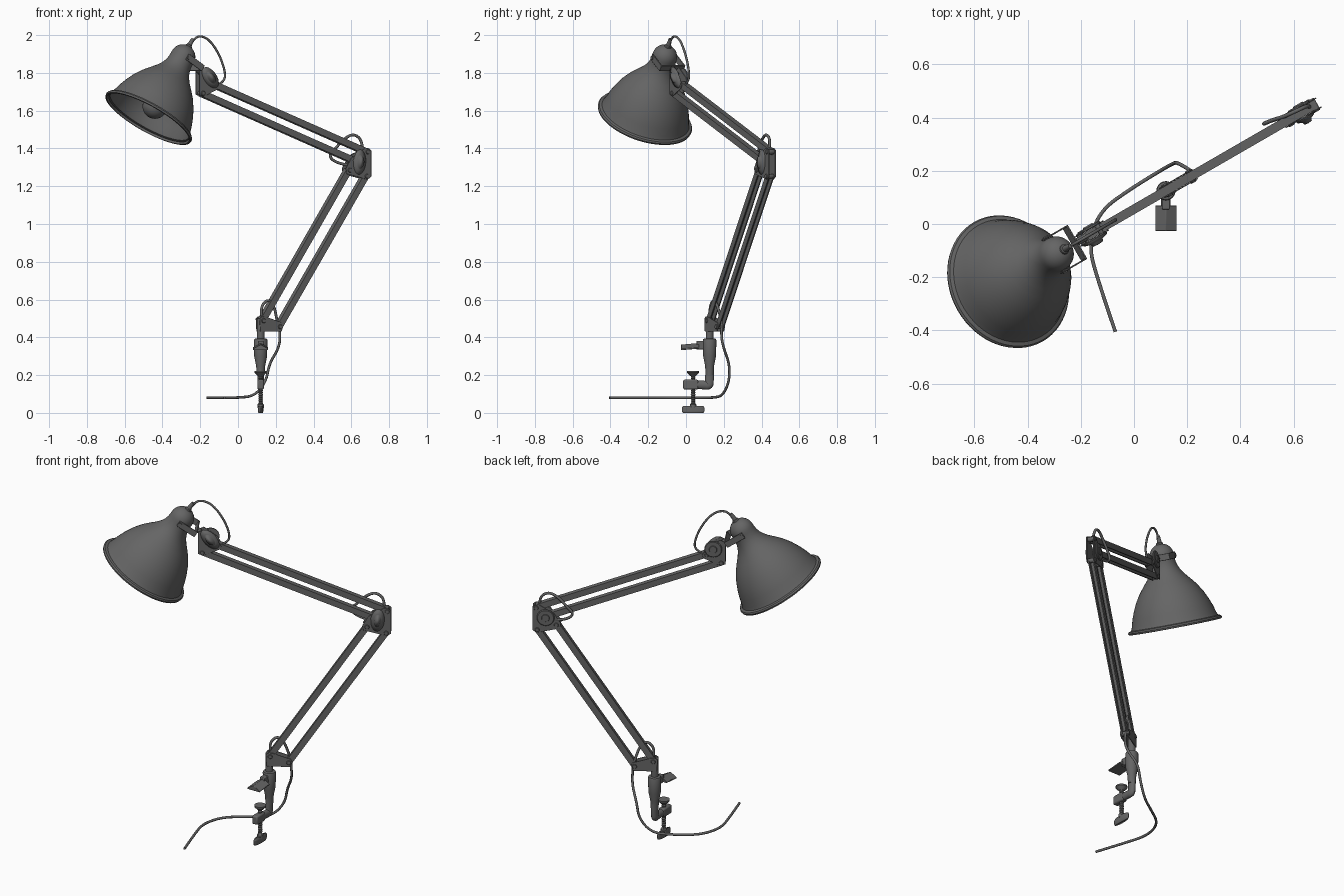
import bpy, bmesh, math
from mathutils import Matrix, Vector

if "Cube" in bpy.data.objects:
    bpy.data.objects.remove(bpy.data.objects["Cube"])

BX, BY = 0.12, 0.125
ARM = Matrix.Translation((BX, BY, 0)) @ Matrix.Rotation(math.radians(30), 4, 'Z')
POST = Matrix.Translation((BX, BY, 0))
I4 = Matrix.Identity(4)
DARK = bpy.data.materials.new("dark_grey")
DARK.diffuse_color = (.13, .13, .13, 1)
DARK.use_nodes = True
DARK.node_tree.nodes["Principled BSDF"].inputs["Base Color"].default_value = DARK.diffuse_color


def L(x, z, y=0.0):
    """front-view x, z to local arm-plane coordinates"""
    return Vector(((x - BX) / math.cos(math.radians(30)), y, z))


def link(name, data, M):
    data.materials.append(DARK)
    ob = bpy.data.objects.new(name, data)
    ob.matrix_world = M
    bpy.context.collection.objects.link(ob)
    return ob


def finish(name, bm, M, bevel=0.0):
    bmesh.ops.recalc_face_normals(bm, faces=bm.faces)
    me = bpy.data.meshes.new(name)
    bm.to_mesh(me)
    bm.free()
    ob = link(name, me, M)
    if bevel:
        b = ob.modifiers.new("bevel", 'BEVEL')
        b.width, b.segments = bevel, 2
    return ob


def lathe(name, prof, M, seg=32):
    bm = bmesh.new()
    vs = [bm.verts.new((r, 0, z)) for r, z in prof]
    es = [bm.edges.new(p) for p in zip(vs, vs[1:])]
    bmesh.ops.spin(bm, geom=vs + es, cent=(0, 0, 0), axis=(0, 0, 1),
                   angle=2 * math.pi, steps=seg, use_merge=True)
    bmesh.ops.remove_doubles(bm, verts=bm.verts, dist=1e-5)
    return finish(name, bm, M)


def extrude(name, pts, vec, M, bevel=0.0):
    bm = bmesh.new()
    f = bm.faces.new([bm.verts.new(p) for p in pts])
    r = bmesh.ops.extrude_face_region(bm, geom=[f])
    bmesh.ops.translate(bm, vec=vec, verts=[v for v in r['geom'] if isinstance(v, bmesh.types.BMVert)])
    return finish(name, bm, M, bevel)


def box(name, c, size, M, bevel=0.004):
    bm = bmesh.new()
    bmesh.ops.create_cube(bm, size=1, matrix=Matrix.Translation(c) @ Matrix.Diagonal((*size, 1)))
    return finish(name, bm, M, bevel)


def tube(name, pts, r, M):
    cu = bpy.data.curves.new(name, 'CURVE')
    cu.dimensions = '3D'
    cu.bevel_depth, cu.bevel_resolution, cu.resolution_u = r, 3, 8
    cu.use_fill_caps = True
    sp = cu.splines.new('NURBS')
    sp.points.add(len(pts) - 1)
    for p, c in zip(sp.points, pts):
        p.co = (*c, 1)
    sp.order_u, sp.use_endpoint_u = 3, True
    link(name, cu, M)


def across(p):
    """matrix at p whose z axis points to the front side of the arm plane"""
    return ARM @ Matrix.Translation(p) @ Matrix.Rotation(math.pi / 2, 4, 'X')


def rivet(name, p, r=0.013, h=0.026):
    lathe(name, [(0, -h), (r * .8, -h), (r, -h + .004), (r, h - .004), (r * .8, h), (0, h)], across(p), 16)


def channel(name, a, b, w=0.017, t=0.006):
    # U-section bar, open side facing down
    d = (b - a).normalized()
    up = Vector((-d.z, 0, d.x))
    if up.z < 0:
        up = -up
    n = Vector((0, 1, 0))
    sec = [(-w, -w), (-w, w), (w, w), (w, -w), (w - t, -w), (w - t, w - t), (-w + t, w - t), (-w + t, -w)]
    extrude(name, [a + n * i + up * j for i, j in sec], b - a, ARM)


def plates(name, pts):
    for side, y in (("front", -0.022), ("back", 0.0175)):
        extrude(f"{name}_{side}", [L(x, z, y) for x, z in pts], (0, 0.0045, 0), ARM, 0.001)


def joint(name, p, tilt):
    # oval tightening knob in front, round disc behind
    k = lathe(name + "_knob", [(0, .018), (.8, .018), (1, .023), (.95, .029), (.6, .034), (.5, .036),
                               (.42, .046), (0, .048)], I4, 32)
    k.matrix_world = across(p) @ Matrix.Rotation(tilt, 4, 'Z') @ Matrix.Diagonal((.037, .066, 1, 1))
    lathe(name + "_disc", [(0, -.034), (.02, -.034), (.022, -.03), (.044, -.03), (.048, -.026),
                           (.048, -.02), (0, -.02)], across(p))


# ---- clamp ----
lathe("post_socket", [(0, .2), (.021, .2), (.024, .25), (.034, .3), (.036, .385), (.033, .392), (.02, .395),
                      (.02, .5), (0, .5)], POST)
tube("clamp_arm", [(0, 0, .25), (0, 0, .16), (0, -.005, .145), (0, -.03, .148), (0, -.09, .15)], .024,
     POST @ Matrix.Diagonal((.75, 1, 1, 1)))
box("clamp_boss", (BX, .025, .15), (.036, .08, .052), I4, .008)
extrude("clamp_jaw", [(-.04, -.026, .332), (.04, -.026, .332), (.04, -.026, .34), (0, -.026, .362),
                      (-.04, -.026, .34)], (0, .095, .008), Matrix.Translation((BX, 0, 0)), .002)
box("jaw_neck", (BX, .085, .358), (.03, .06, .045), I4)
thread = [(0, .03)] + [(.009 if i % 2 else .013, .03 + i * .0055) for i in range(32)] + [(0, .205)]
SCREW = Matrix.Translation((BX, .038, 0))
lathe("clamp_screw", thread, SCREW, 20)
lathe("screw_pad", [(0, .195), (.014, .195), (.032, .213), (.032, .222), (0, .222)], SCREW)
lathe("screw_collar", [(0, .025), (.017, .025), (.017, .045), (.012, .05), (0, .05)], SCREW)
k = lathe("screw_handle", [(0, 0), (.9, 0), (1, .008), (1, .028), (.9, .036), (0, .036)], I4)
k.matrix_world = SCREW @ Matrix.Diagonal((.014, .06, 1, 1))

# ---- brackets ----
plates("base_bracket", [(.108, .43), (.104, .50), (.115, .51), (.14, .508), (.222, .478), (.23, .46), (.22, .43)])
plates("elbow_bracket", [(.565, 1.265), (.56, 1.295), (.59, 1.35), (.66, 1.4), (.68, 1.402), (.695, 1.39),
                         (.695, 1.25), (.675, 1.235)])
plates("head_bracket", [(-.215, 1.685), (-.215, 1.815), (-.19, 1.83), (-.125, 1.775), (-.105, 1.735),
                        (-.115, 1.715), (-.19, 1.675)])

# ---- parallel arms ----
arms = {"lower_arm_inner": (L(.125, .488), L(.582, 1.285)), "lower_arm_outer": (L(.213, .456), L(.672, 1.253)),
        "upper_arm_top": (L(-.128, 1.738), L(.677, 1.382)), "upper_arm_bottom": (L(-.195, 1.692), L(.61, 1.336))}
for name, (a, b) in arms.items():
    channel(name, a, b)
    for end, p in (("start", a), ("end", b)):
        rivet(f"{name}_{end}_rivet", p)
joint("elbow", L(.632, 1.328), math.radians(-5))
joint("head", L(-.158, 1.775), math.radians(40))

# ---- lamp head: local z runs from the rim up the axis, x towards the arm ----
tilt = math.radians(33)
HEAD = ARM @ Matrix.Translation(L(-.475, 1.56)) @ Matrix.Rotation(tilt, 4, 'Y')
prof = [(.24, .006), (.247, -.004), (.256, -.003), (.259, .006), (.254, .014), (.24, .018), (.233, .035),
        (.222, .075), (.207, .115), (.186, .16), (.158, .205), (.13, .24), (.103, .272), (.084, .3),
        (.073, .325), (.067, .35), (.066, .375)]
prof += [(.066 * math.cos(a), .388 + .066 * math.sin(a)) for a in (i * math.pi / 16 for i in range(9))]
shade = lathe("shade", prof, HEAD, 64)
s = shade.modifiers.new("shell", 'SOLIDIFY')
s.thickness = 0.005
lathe("bulb_socket", [(0, .12), (.035, .12), (.04, .13), (.04, .37), (0, .37)], HEAD)
lathe("bulb", [(.066 * math.sin(a), .075 - .066 * math.cos(a)) for a in (i * math.pi / 16 for i in range(14))]
      + [(.027, .15)], HEAD)
lathe("cable_ferrule", [(0, .445), (.02, .445), (.018, .458), (.013, .462), (.009, .5), (0, .5)], HEAD, 20)

# ---- yoke holding the shade ----
YZ = .381
box("yoke_bar", (.1, 0, YZ), (.007, .148, .036), HEAD, .002)
for side, y in (("front", -.071), ("back", .071)):
    box(f"yoke_arm_{side}", (.045, y, YZ), (.115, .006, .036), HEAD, .002)
    lathe(f"yoke_pivot_{side}", [(0, -.007), (.011, -.007), (.011, .007), (0, .007)],
          HEAD @ Matrix.Translation((0, y, YZ)) @ Matrix.Rotation(math.pi / 2, 4, 'X'), 16)
tube("yoke_stem", [HEAD.inverted() @ ARM @ L(-.18, 1.79), Vector((.13, 0, YZ - .005)), Vector((.1, 0, YZ))],
     .014, HEAD)

# ---- cables ----
tube("head_cable", [L(-.255, 1.94), L(-.235, 1.98), L(-.2, 1.998), L(-.15, 1.975), L(-.1, 1.9),
                    L(-.068, 1.81), L(-.07, 1.755), L(-.11, 1.735)], .006, ARM)
tube("elbow_cable", [L(.6, 1.31, .01), L(.54, 1.32, .03), L(.495, 1.36, .035), L(.535, 1.405, .03),
                     L(.57, 1.45, .02), L(.62, 1.48, .015), L(.665, 1.44, .01), L(.66, 1.38, .0)], .0075, ARM)
tube("base_cable", [L(.13, .49), L(.115, .55), L(.155, .605), L(.19, .57), L(.21, .5, .01), L(.22, .46, .015)],
     .0075, ARM)
tube("power_cable", [(.215, .19, .47), (.225, .185, .41), (.215, .2, .34), (.165, .23, .26), (.15, .23, .17),
                     (.09, .195, .09), (0, .14, .08), (-.13, .05, .08), (-.17, -.08, .08),
                     (-.14, -.2, .08), (-.07, -.405, .08)], .007, I4)

# smooth shading with crisp edges
for ob in bpy.data.objects:
    ob.select_set(ob.type == 'MESH')
bpy.context.view_layer.objects.active = shade
bpy.ops.object.shade_smooth_by_angle(angle=math.radians(35))
